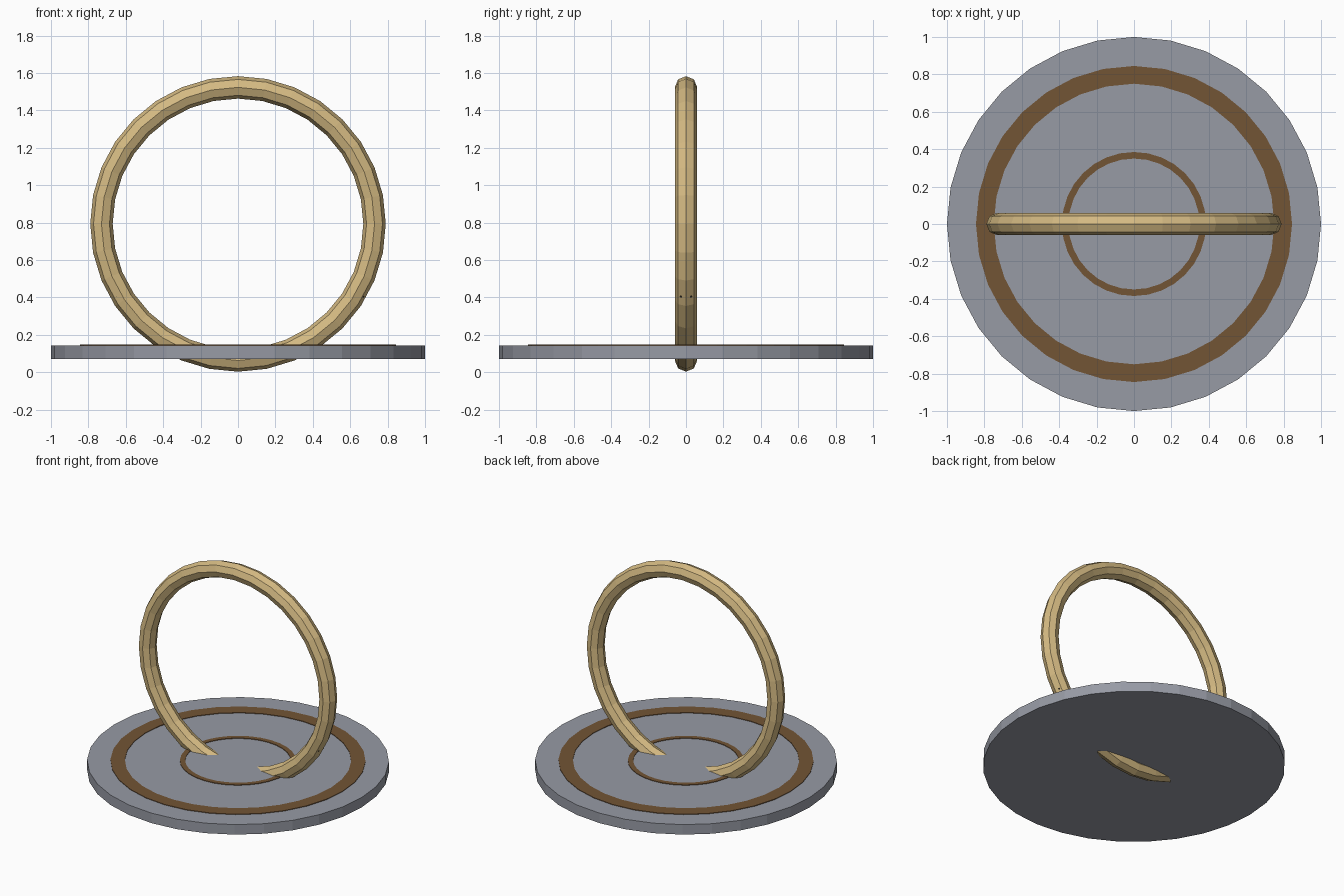
import bpy
import bmesh
import math
from mathutils import Matrix, Vector

old = bpy.data.objects.get("Cube")
if old:
    bpy.data.objects.remove(old, do_unlink=True)

SEGMENTS = 32


def material(name, rgb):
    mat = bpy.data.materials.new(name)
    mat.use_nodes = True
    color = (*rgb, 1)
    mat.diffuse_color = color
    mat.node_tree.nodes["Principled BSDF"].inputs["Base Color"].default_value = color
    return mat


def finish(name, bm, mat):
    bmesh.ops.recalc_face_normals(bm, faces=bm.faces)
    mesh = bpy.data.meshes.new(name)
    bm.to_mesh(mesh)
    bm.free()
    mesh.materials.append(mat)
    obj = bpy.data.objects.new(name, mesh)
    bpy.context.collection.objects.link(obj)
    return obj


def lathe(name, profile, mat, transform=Matrix()):
    """Turn a closed (radius, height) profile around z into a ring."""
    bm = bmesh.new()
    verts = [bm.verts.new((r, 0, z)) for r, z in profile]
    edges = [bm.edges.new((a, b)) for a, b in zip(verts, verts[1:] + verts[:1])]
    bmesh.ops.spin(bm, geom=verts + edges, cent=(0, 0, 0), axis=(0, 0, 1),
                   angle=math.tau, steps=SEGMENTS, use_merge=True)
    bmesh.ops.remove_doubles(bm, verts=bm.verts, dist=1e-5)
    bm.transform(transform)
    return finish(name, bm, mat)


stone = material("grey stone", (0.31, 0.325, 0.375))
bronze = material("brown bronze", (0.17, 0.09, 0.035))
gold = material("pale gold", (0.66, 0.49, 0.225))
dark = material("dark stud", (0.05, 0.04, 0.03))

# Base disc
bottom, top = 0.07, 0.143
bm = bmesh.new()
bmesh.ops.create_cone(bm, cap_ends=True, segments=SEGMENTS, radius1=1, radius2=1,
                      depth=top - bottom,
                      matrix=Matrix.Translation((0, 0, (top + bottom) / 2)))
finish("base_disc", bm, stone)

# Raised inlay bands on the disc
for name, inner, outer in (("outer_band", 0.75, 0.845), ("inner_band", 0.35, 0.385)):
    low, high = top - 0.003, top + 0.004
    lathe(name, [(inner, low), (outer, low), (outer, high), (inner, high)], bronze)

# Upright ring with an eight-sided section
major, minor, centre = 0.73, 0.06, 0.793
section = [(major + minor * math.cos(k * math.tau / 8),
            minor * math.sin(k * math.tau / 8)) for k in range(8)]
upright = Matrix.Translation((0, 0, centre)) @ Matrix.Rotation(math.pi / 2, 4, "X")
lathe("upright_ring", section, gold, upright)

# Three studs set almost flush into the ring
for k in range(3):
    angle = math.radians(90 + 120 * k)
    spot = Vector((major * math.cos(angle), 0, centre + major * math.sin(angle)))
    bm = bmesh.new()
    bmesh.ops.create_icosphere(bm, subdivisions=1, radius=0.057,
                               matrix=Matrix.Translation(spot))
    finish(f"stud_{k + 1}", bm, dark)
